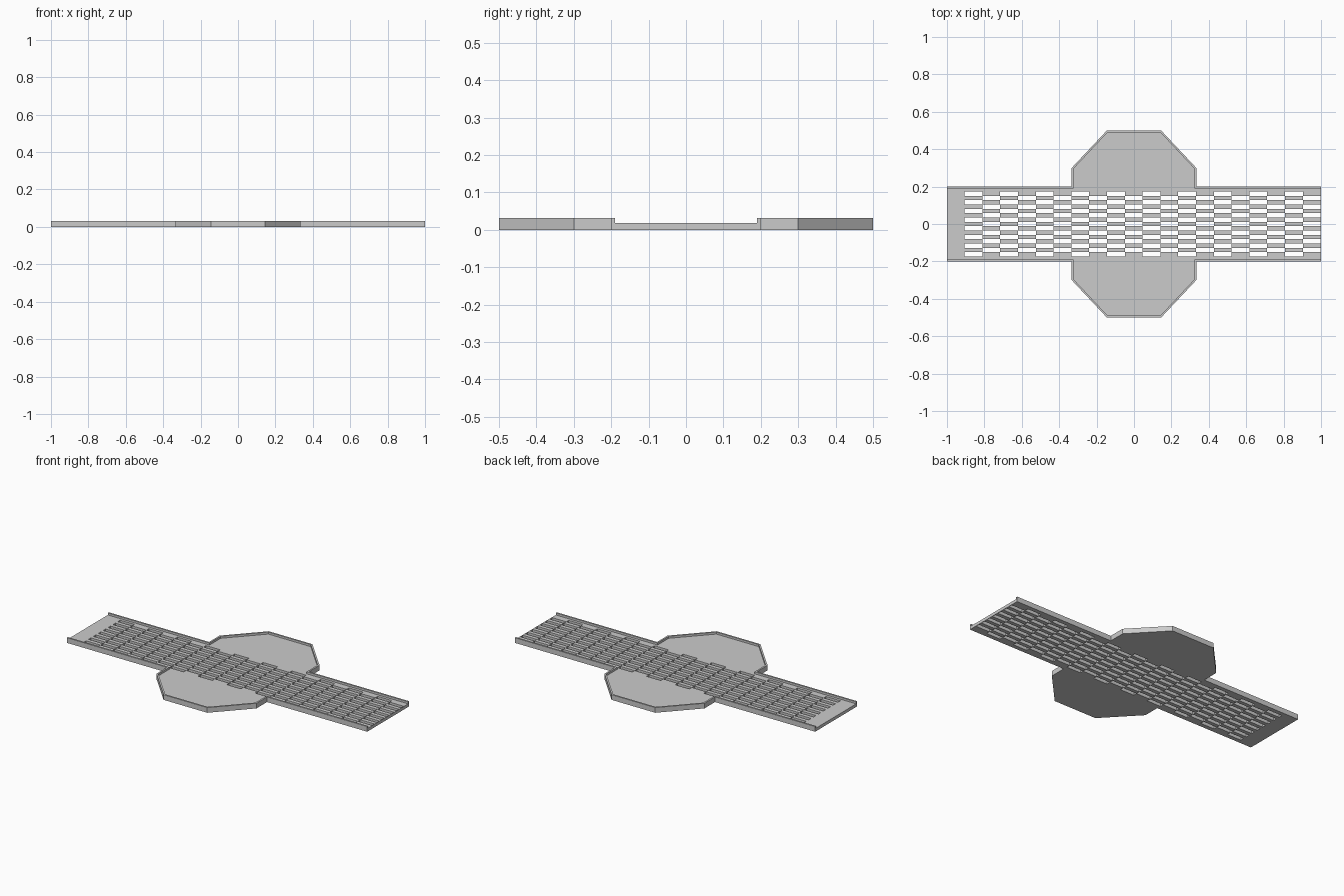
import bpy, bmesh

if "Cube" in bpy.data.objects:
    bpy.data.objects.remove(bpy.data.objects["Cube"])

FLOOR, RIM = 0.0187, 0.031


def add_object(name, bm, mirror=False):
    bmesh.ops.recalc_face_normals(bm, faces=bm.faces)
    mesh = bpy.data.meshes.new(name)
    bm.to_mesh(mesh)
    bm.free()
    ob = bpy.data.objects.new(name, mesh)
    bpy.context.collection.objects.link(ob)
    if mirror:
        m = ob.modifiers.new("mirror", 'MIRROR')
        m.use_axis = (False, True, False)
        m.use_mirror_merge = False
    return ob


def prism(name, outline, height):
    """Upright prism from a flat outline, mirrored across y = 0."""
    bm = bmesh.new()
    face = bm.faces.new([bm.verts.new((x, y, 0)) for x, y in outline])
    ext = bmesh.ops.extrude_face_region(bm, geom=[face], use_keep_orig=True)
    verts = [g for g in ext["geom"] if isinstance(g, bmesh.types.BMVert)]
    bmesh.ops.translate(bm, verts=verts, vec=(0, 0, height))
    return add_object(name, bm, mirror=True)


def both_ways(half):
    """Complete a left-hand path with its reflection in x."""
    return half + [(-x, y) for x, y in reversed(half)]


outer = both_ways([(-1, 0.2), (-0.333, 0.2), (-0.333, 0.3), (-0.145, 0.5)])
inner = both_ways([(-1, 0.19), (-0.323, 0.19), (-0.323, 0.296), (-0.141, 0.49)])

# raised rim along the walkway and around the octagonal platform
prism("rim", outer + inner[::-1], RIM)

# platform floor on each side of the walkway
prism("platform_floor", inner[1:-1], FLOOR)

# walkway floor, pierced by a staggered pattern of slots
COLS, ROWS = 20, 15
x0, x1, yh = -0.906, 0.998, 0.174
xs = [-1] + [x0 + (x1 - x0) * i / COLS for i in range(COLS + 1)] + [1]
ys = [-0.19] + [-yh + 2 * yh * j / ROWS for j in range(ROWS + 1)] + [0.19]


def solid(i, j):
    if not (0 <= i < COLS + 2 and 0 <= j < ROWS + 2):
        return False
    slot_area = 1 <= i <= COLS and 1 <= j <= ROWS
    return not (slot_area and (i + j) % 2 == 0)


bm = bmesh.new()


def quad(*points):
    bm.faces.new([bm.verts.new(p) for p in points])


for i in range(COLS + 2):
    for j in range(ROWS + 2):
        if not solid(i, j):
            continue
        a, b, c, d = xs[i], xs[i + 1], ys[j], ys[j + 1]
        ring = [(a, c), (b, c), (b, d), (a, d)]
        quad(*[(x, y, FLOOR) for x, y in ring])
        quad(*[(x, y, 0) for x, y in reversed(ring)])
        # side walls only where the neighbouring cell is open
        for k, (di, dj) in enumerate([(0, -1), (1, 0), (0, 1), (-1, 0)]):
            if not solid(i + di, j + dj):
                p, q = ring[k], ring[(k + 1) % 4]
                quad((*p, 0), (*q, 0), (*q, FLOOR), (*p, FLOOR))
bmesh.ops.remove_doubles(bm, verts=bm.verts, dist=0.0001)
add_object("slotted_walkway", bm)
